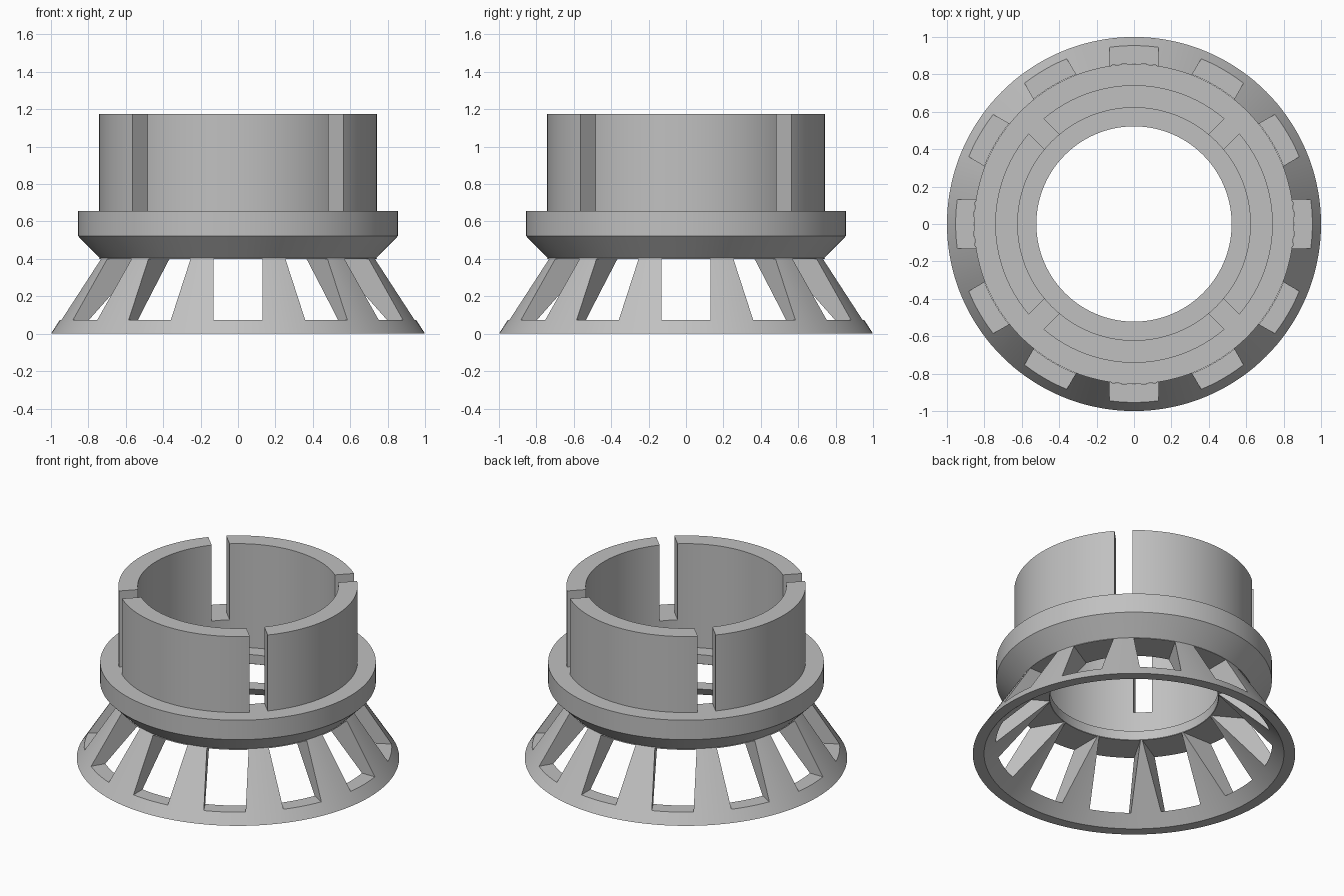
import bpy
import bmesh
import math
from mathutils import Matrix, Vector

SEGMENTS = 144

if "Cube" in bpy.data.objects:
    bpy.data.objects.remove(bpy.data.objects["Cube"], do_unlink=True)

# Single plain grey finish
grey = bpy.data.materials.new("plain_grey")
grey.use_nodes = True
tone = (0.53, 0.53, 0.53, 1)
grey.diffuse_color = tone
grey.node_tree.nodes["Principled BSDF"].inputs["Base Color"].default_value = tone


def add_object(name, bm):
    bmesh.ops.recalc_face_normals(bm, faces=bm.faces)
    mesh = bpy.data.meshes.new(name)
    bm.to_mesh(mesh)
    bm.free()
    mesh.materials.append(grey)
    obj = bpy.data.objects.new(name, mesh)
    bpy.context.collection.objects.link(obj)
    return obj


def lathe(name, profile):
    """Revolve a closed (radius, height) profile around the z axis."""
    bm = bmesh.new()
    rings = []
    for i in range(SEGMENTS):
        a = math.tau * i / SEGMENTS
        rings.append([bm.verts.new((r * math.cos(a), r * math.sin(a), z))
                      for r, z in profile])
    n = len(profile)
    for i in range(SEGMENTS):
        here, after = rings[i], rings[(i + 1) % SEGMENTS]
        for j in range(n):
            k = (j + 1) % n
            bm.faces.new((here[j], after[j], after[k], here[k]))
    return add_object(name, bm)


def radial_boxes(name, count, start, r_in, r_out, width, z_low, z_high):
    """Boxes pointing outward, evenly spaced around the z axis."""
    bm = bmesh.new()
    size = Vector((r_out - r_in, width, z_high - z_low))
    centre = Vector(((r_in + r_out) / 2, 0, (z_low + z_high) / 2))
    for i in range(count):
        turn = Matrix.Rotation(start + math.tau * i / count, 4, 'Z')
        matrix = turn @ Matrix.Translation(centre) @ Matrix.Diagonal(size).to_4x4()
        bmesh.ops.create_cube(bm, size=1, matrix=matrix)
    obj = add_object(name, bm)
    obj.hide_render = True
    return obj


def cut(obj, cutter):
    mod = obj.modifiers.new("cut", 'BOOLEAN')
    mod.operation = 'DIFFERENCE'
    mod.solver = 'EXACT'
    mod.object = cutter
    bpy.context.view_layer.objects.active = obj
    bpy.ops.object.modifier_apply(modifier=mod.name)
    bpy.data.objects.remove(cutter, do_unlink=True)


# Flared skirt, chamfered flange, collar and stepped bore in one turned body
body = lathe("collar_and_skirt", [
    (1.0, 0), (0.74, 0.405), (0.855, 0.522), (0.855, 0.655),
    (0.742, 0.655), (0.742, 1.175), (0.622, 1.175),
    (0.622, 0.465), (0.522, 0.465), (0.522, 0.402), (0.93, 0),
])

# Twelve straight-sided windows through the skirt
cut(body, radial_boxes("window_cutter", 12, 0, 0.49, 1.2, 0.26, 0.072, 0.4))

# Four diagonal slots through the collar, down to the flange
cut(body, radial_boxes("slot_cutter", 4, math.pi / 4, 0.4, 0.8, 0.113, 0.655, 1.3))

# Smooth round walls with crisp edges
bpy.ops.object.select_all(action='DESELECT')
body.select_set(True)
bpy.context.view_layer.objects.active = body
bpy.ops.object.shade_smooth_by_angle(angle=math.radians(20))
